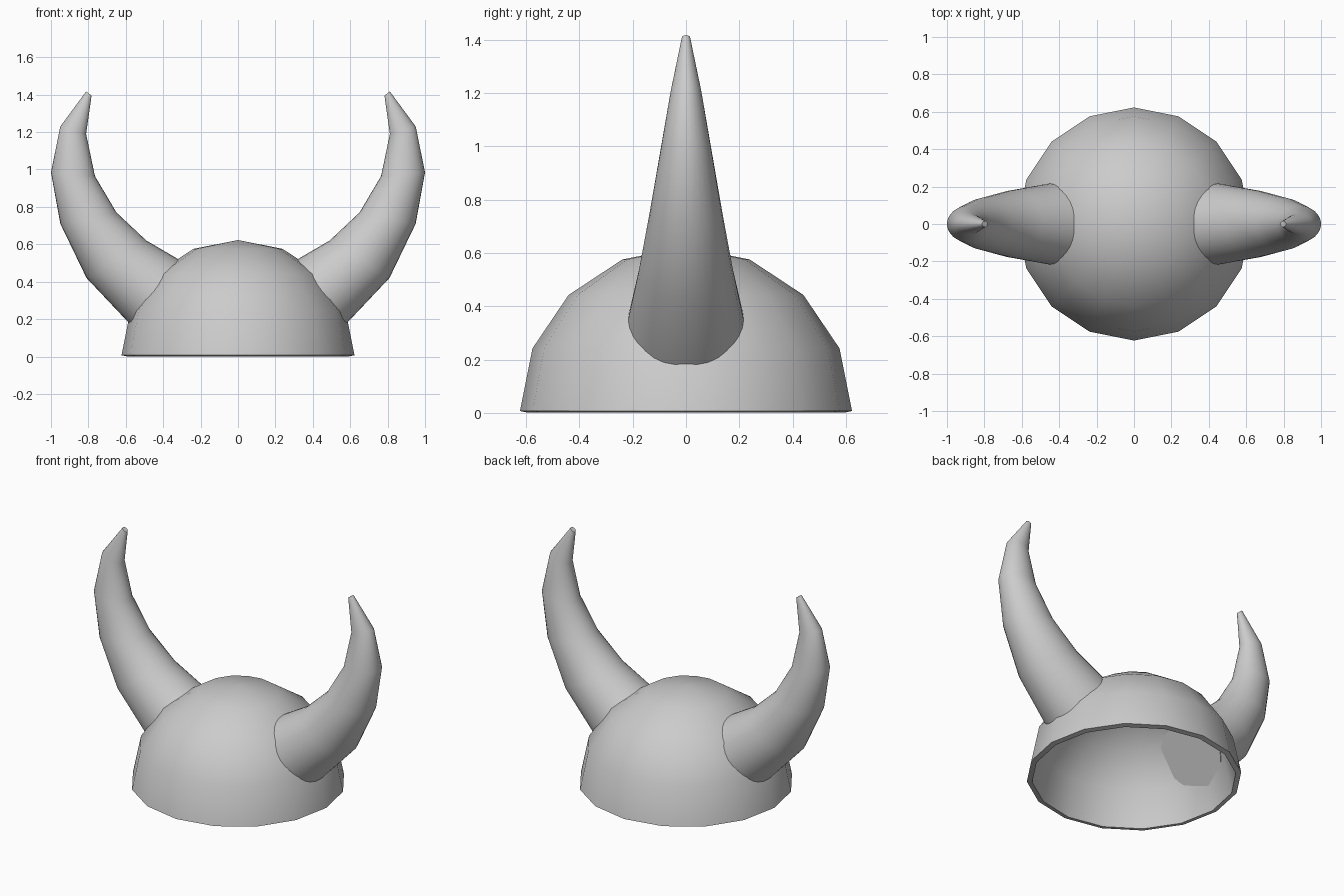
import bpy, bmesh, math
from mathutils import Vector

cube = bpy.data.objects.get("Cube")
if cube:
    bpy.data.objects.remove(cube)

RADIUS, WALL, SIDES = 0.623, 0.032, 32
BASE_DEPTH, TIP_DEPTH = 0.22, 0.016

grey = bpy.data.materials.new("plain_grey")
grey.use_nodes = True
grey.diffuse_color = (0.6, 0.6, 0.6, 1)
grey.node_tree.nodes["Principled BSDF"].inputs["Base Color"].default_value = (0.6, 0.6, 0.6, 1)


def add_object(name, bm):
    bmesh.ops.recalc_face_normals(bm, faces=bm.faces)
    mesh = bpy.data.meshes.new(name)
    bm.to_mesh(mesh)
    bm.free()
    mesh.materials.append(grey)
    obj = bpy.data.objects.new(name, mesh)
    bpy.context.collection.objects.link(obj)
    bpy.ops.object.select_all(action='DESELECT')
    obj.select_set(True)
    bpy.context.view_layer.objects.active = obj
    return obj


# Helmet dome: hollow, slightly flattened half sphere with a wall
bm = bmesh.new()
bmesh.ops.create_uvsphere(bm, u_segments=16, v_segments=8, radius=RADIUS)
bmesh.ops.delete(bm, geom=[v for v in bm.verts if v.co.z < -0.01], context='VERTS')
bmesh.ops.scale(bm, verts=bm.verts, vec=(1, 1, 0.988))
bmesh.ops.translate(bm, verts=bm.verts, vec=(0, 0, 0.007))
dome = add_object("helmet_dome", bm)
solid = dome.modifiers.new("wall", 'SOLIDIFY')
solid.thickness = WALL
solid.offset = -1
bpy.ops.object.modifier_apply(modifier=solid.name)
bpy.ops.object.shade_smooth_by_angle(angle=math.radians(45))

# Horn sections: inner edge (x, z) and outer edge (x, z)
SECTIONS = [
    ((0.298, 0.508), (0.56, 0.155)),
    ((0.49, 0.62), (0.81, 0.42)),
    ((0.65, 0.77), (0.95, 0.71)),
    ((0.765, 0.965), (1.0, 0.985)),
    ((0.812, 1.19), (0.95, 1.23)),
    ((0.783, 1.395), (0.812, 1.417)),
]


def add_horn(name, side):
    bm = bmesh.new()
    rings = []
    for k, (inner, outer) in enumerate(SECTIONS):
        a = Vector((side * inner[0], 0, inner[1]))
        b = Vector((side * outer[0], 0, outer[1]))
        centre, across = (a + b) / 2, (b - a) / 2
        # Front-to-back depth tapers evenly from base to tip
        depth = BASE_DEPTH + (TIP_DEPTH - BASE_DEPTH) * k / (len(SECTIONS) - 1)
        ring = []
        for i in range(SIDES):
            t = i * 2 * math.pi / SIDES
            ring.append(bm.verts.new(centre + across * math.cos(t) + Vector((0, depth * math.sin(t), 0))))
        rings.append(ring)
    for low, high in zip(rings, rings[1:]):
        for i in range(SIDES):
            j = (i + 1) % SIDES
            bm.faces.new((low[i], low[j], high[j], high[i]))
    # Closed base and blunt tip
    bm.faces.new(rings[0])
    bm.faces.new(rings[-1])
    add_object(name, bm)
    bpy.ops.object.shade_smooth_by_angle(angle=math.radians(50))


add_horn("left_horn", 1)
add_horn("right_horn", -1)
